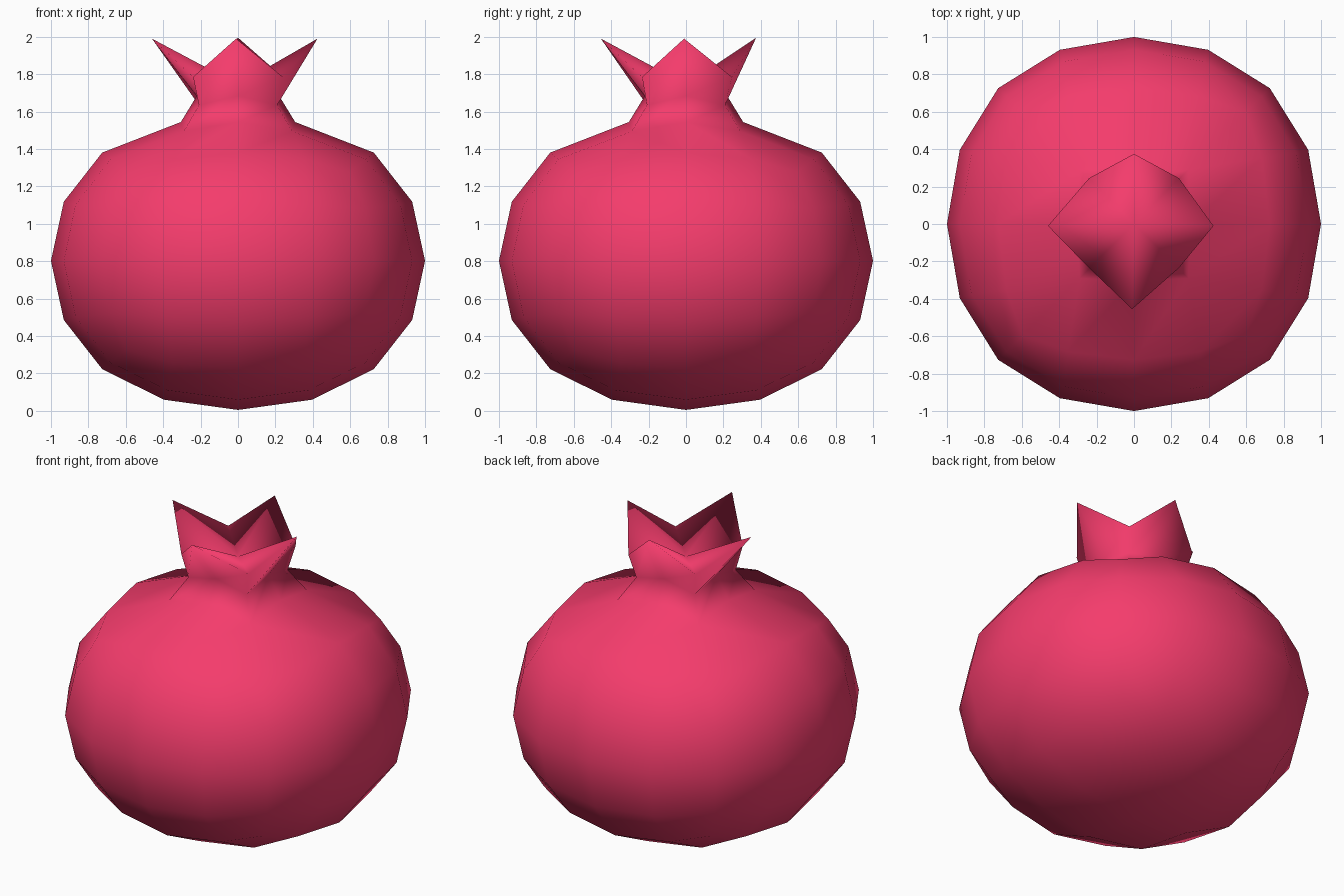
import bpy, bmesh, math

if "Cube" in bpy.data.objects:
    bpy.data.objects.remove(bpy.data.objects["Cube"])

# Material
mat = bpy.data.materials.new("fruit_red")
mat.diffuse_color = (0.91, 0.045, 0.15, 1)
mat.use_nodes = True
mat.node_tree.nodes["Principled BSDF"].inputs["Base Color"].default_value = mat.diffuse_color

# Fruit body: a cube rounded by subdivision, squashed in height
bpy.ops.mesh.primitive_cube_add(size=2)
fruit = bpy.context.object
fruit.name = "fruit"
fruit.data.name = "fruit"
sub = fruit.modifiers.new("round", 'SUBSURF')
sub.levels = 2
bpy.ops.object.modifier_apply(modifier=sub.name)

bm = bmesh.new()
bm.from_mesh(fruit.data)
r = max(v.co.x for v in bm.verts)
for v in bm.verts:
    v.co = (v.co.x / r, v.co.y / r, v.co.z / r * 0.797 + 0.802)

# Open the top: remove the pole and keep its eight-sided ring
bm.verts.ensure_lookup_table()
pole = max(bm.verts, key=lambda v: v.co.z)
ring = list({v for f in pole.link_faces for v in f.verts if v is not pole})
ring.sort(key=lambda v: (math.atan2(v.co.y, v.co.x) + 0.1) % (2 * math.pi))
bmesh.ops.delete(bm, geom=[pole], context='VERTS')
for v in ring:
    v.co.x *= 0.77
    v.co.y *= 0.77


def bridge(lower, coords):
    upper = [bm.verts.new(c) for c in coords]
    n = len(lower)
    for i in range(n):
        j = (i + 1) % n
        bm.faces.new((lower[i], lower[j], upper[j], upper[i]))
    return upper


# Neck
neck = bridge(ring, [(v.co.x * 0.72, v.co.y * 0.72, v.co.z + 0.14) for v in ring])

# Crown: four slightly uneven tips with lower corners between them
crown = bridge(neck, [(0.425, -0.01, 1.99), (0.24, 0.245, 1.785),
                      (0, 0.375, 1.995), (-0.24, 0.245, 1.785),
                      (-0.46, -0.01, 1.99), (-0.24, -0.235, 1.785),
                      (-0.01, -0.455, 1.99), (0.24, -0.235, 1.785)])

# Sunken crown centre
centre = bm.verts.new((0, 0, 1.745))
for i in range(8):
    bm.faces.new((crown[i], crown[(i + 1) % 8], centre))

bmesh.ops.recalc_face_normals(bm, faces=bm.faces[:])
for f in bm.faces:
    f.smooth = True
bm.to_mesh(fruit.data)
bm.free()
fruit.data.materials.append(mat)
